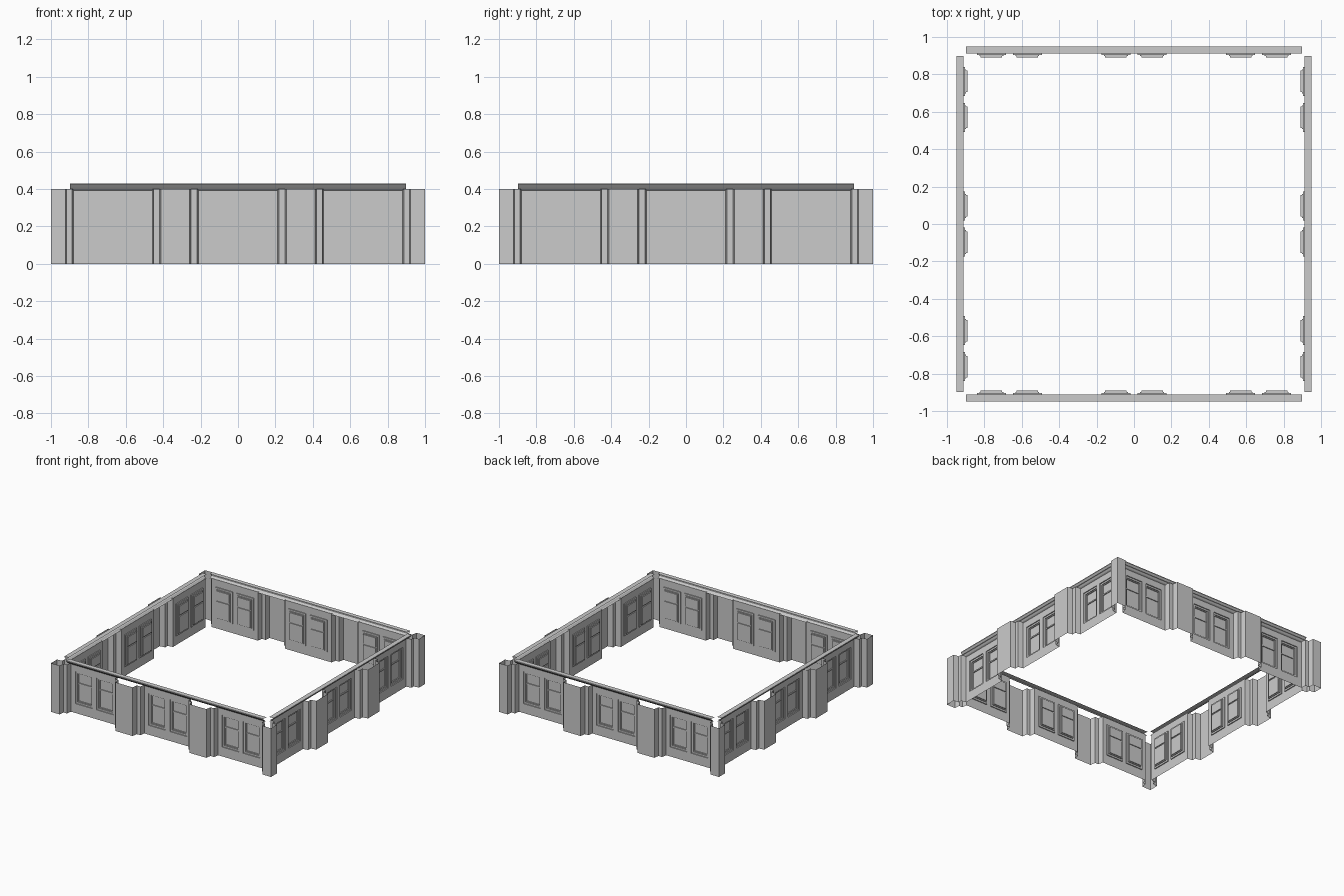
import bpy, bmesh, math
from mathutils import Matrix

if "Cube" in bpy.data.objects:
    bpy.data.objects.remove(bpy.data.objects["Cube"])

H = 0.40        # wall height
FRONT = -1.0    # pier face
STEP = -0.955   # intermediate pilaster face
WALL = -0.912   # window bay face


def face(bm, pts):
    bm.faces.new([bm.verts.new(p) for p in pts])


def corners(r, y):
    x0, z0, x1, z1 = r
    return [(x0, y, z0), (x1, y, z0), (x1, y, z1), (x0, y, z1)]


def inset(r, d):
    return (r[0] + d, r[1] + d, r[2] - d, r[3] - d)


def ring(bm, ra, ya, rb, yb):
    """Four faces joining one rectangle to another."""
    a, b = corners(ra, ya), corners(rb, yb)
    for i in range(4):
        j = (i + 1) % 4
        face(bm, [a[i], a[j], b[j], b[i]])


def panel(bm, r, y, holes):
    """Flat panel on plane y with rectangular openings."""
    xs = sorted({r[0], r[2], *[v for h in holes for v in (h[0], h[2])]})
    zs = sorted({r[1], r[3], *[v for h in holes for v in (h[1], h[3])]})
    for x0, x1 in zip(xs, xs[1:]):
        for z0, z1 in zip(zs, zs[1:]):
            cx, cz = (x0 + x1) / 2, (z0 + z1) / 2
            if not any(h[0] < cx < h[2] and h[1] < cz < h[3] for h in holes):
                face(bm, corners((x0, z0, x1, z1), y))


def strip(bm, plan):
    """Vertical faces along a plan outline."""
    for (ax, ay), (bx, by) in zip(plan, plan[1:]):
        face(bm, [(ax, ay, 0), (bx, by, 0), (bx, by, H), (ax, ay, H)])


def finish(bm, name, turn):
    bmesh.ops.remove_doubles(bm, verts=bm.verts, dist=0.0004)
    bm.transform(Matrix.Rotation(turn * math.pi / 2, 4, 'Z'))
    me = bpy.data.meshes.new(name)
    bm.to_mesh(me)
    bm.free()
    bpy.context.collection.objects.link(bpy.data.objects.new(name, me))


def window(bm, r):
    # stepped surround, then two sashes with a meeting rail
    ring(bm, r, WALL, r, -0.904)
    inner = inset(r, 0.014)
    ring(bm, r, -0.904, inner, -0.904)
    ring(bm, inner, -0.904, inner, -0.897)
    x0, z0, x1, z1 = inset(inner, 0.006)
    panes = [(x0, z0, x1, 0.235), (x0, 0.245, x1, z1)]
    panel(bm, inner, -0.897, panes)
    for p in panes:
        ring(bm, p, -0.897, p, -0.89)
        face(bm, corners(p, -0.89))


# window bays: (left, right, window left edges)
bays = [(-0.88, -0.458, (-0.84, -0.648)),
        (-0.212, 0.212, (-0.174, 0.019)),
        (0.458, 0.88, (0.493, 0.685))]

for k, side in enumerate(("front", "right", "back", "left")):
    # bay walls and their windows
    wall, glass = bmesh.new(), bmesh.new()
    for x0, x1, lefts in bays:
        holes = [(x, 0.077, x + 0.155, 0.34) for x in lefts]
        panel(wall, (x0, 0, x1, H), WALL, holes)
        for h in holes:
            window(glass, h)
    finish(wall, side + "_bay_walls", k)
    finish(glass, side + "_windows", k)

    # stepped piers between bays and half piers at the corners
    piers = bmesh.new()
    for x0, x1 in ((-0.458, -0.212), (0.212, 0.458)):
        left = [(x0, WALL), (x0 + 0.007, STEP), (x0 + 0.039, STEP), (x0 + 0.046, FRONT)]
        right = [(x1 - 0.046, FRONT), (x1 - 0.039, STEP), (x1 - 0.007, STEP), (x1, WALL)]
        strip(piers, left + right)
    half = [(-1, FRONT), (-0.922, FRONT), (-0.916, STEP), (-0.887, STEP), (-0.88, WALL)]
    strip(piers, half)
    strip(piers, [(-x, y) for x, y in reversed(half)])
    finish(piers, side + "_piers", k)

    # moulded cornice, open at the back
    cornice = bmesh.new()
    prof = [(WALL, 0.393), (-0.922, 0.398), (-0.93, 0.407), (-0.938, 0.409),
            (-0.95, 0.424), (-0.95, 0.43), (WALL, 0.43)]
    for (ya, za), (yb, zb) in zip(prof, prof[1:]):
        face(cornice, [(-0.897, ya, za), (0.897, ya, za), (0.897, yb, zb), (-0.897, yb, zb)])
    finish(cornice, side + "_cornice", k)
